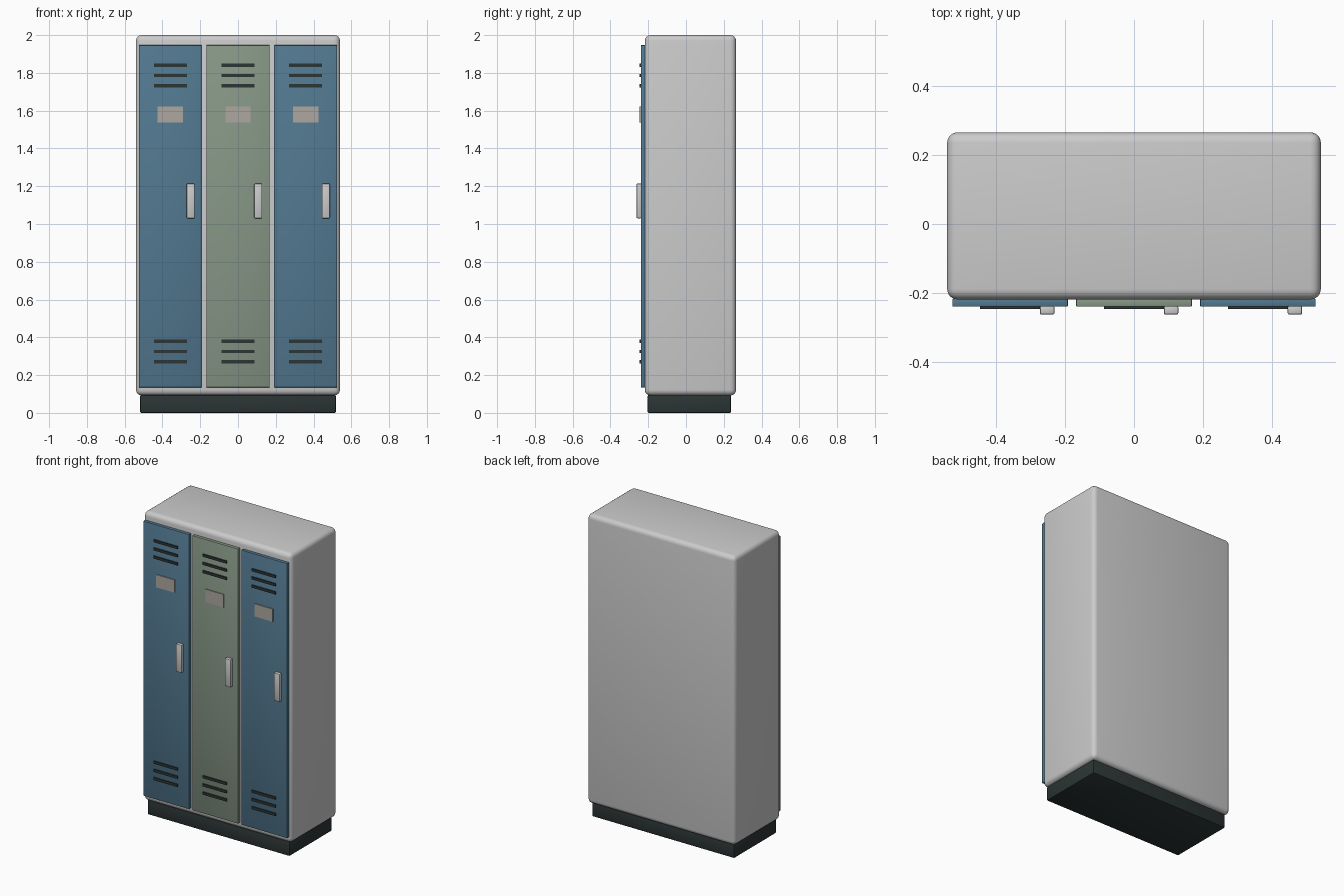
import bpy

if "Cube" in bpy.data.objects:
    bpy.data.objects.remove(bpy.data.objects["Cube"])


def material(name, rgb):
    m = bpy.data.materials.new(name)
    m.diffuse_color = (*rgb, 1)
    m.use_nodes = True
    m.node_tree.nodes["Principled BSDF"].inputs["Base Color"].default_value = m.diffuse_color
    return m


BLUE = material("blue_paint", (0.085, 0.19, 0.28))
GREEN = material("green_paint", (0.24, 0.31, 0.24))
DARK = material("dark_trim", (0.025, 0.035, 0.035))
LABEL = material("label_card", (0.42, 0.39, 0.35))


def box(name, x, y, z, mat=None, bevel=0.0, segments=2):
    """Bevelled box spanning the (min, max) ranges x, y and z."""
    spans = (x, y, z)
    bpy.ops.mesh.primitive_cube_add(size=1, location=[(a + b) / 2 for a, b in spans])
    ob = bpy.context.object
    ob.name = name
    ob.scale = [b - a for a, b in spans]
    bpy.ops.object.transform_apply(location=False, rotation=False, scale=True)
    if mat:
        ob.data.materials.append(mat)
    if bevel:
        mod = ob.modifiers.new("rounded_edges", 'BEVEL')
        mod.width = bevel
        mod.segments = segments
        bpy.ops.object.modifier_apply(modifier=mod.name)
        bpy.ops.object.shade_smooth_by_angle()
    return ob


def around(c, size):
    return (c - size / 2, c + size / 2)


# Cabinet shell and recessed plinth
box("cabinet_body", (-0.54, 0.54), (-0.218, 0.265), (0.092, 2.0), bevel=0.03, segments=4)
box("plinth", (-0.518, 0.518), (-0.203, 0.238), (0.0, 0.095), DARK, bevel=0.006)

# Three doors, each with vents, label plate and handle
for side, cx, paint in (("left", -0.358, BLUE), ("middle", 0, GREEN), ("right", 0.358, BLUE)):
    box(f"{side}_door", around(cx, 0.334), (-0.239, -0.216), (0.135, 1.947), paint, bevel=0.003)
    for level, zc in (("upper", 1.786), ("lower", 0.325)):
        for i in (-1, 0, 1):
            box(f"{side}_{level}_vent_{i + 2}", around(cx, 0.174), (-0.246, -0.234),
                around(zc + i * 0.054, 0.017), DARK)
    box(f"{side}_label_plate", around(cx, 0.134), (-0.245, -0.234), (1.538, 1.622), LABEL)
    box(f"{side}_handle", around(cx + 0.107, 0.042), (-0.262, -0.236), (1.03, 1.214), bevel=0.005)
